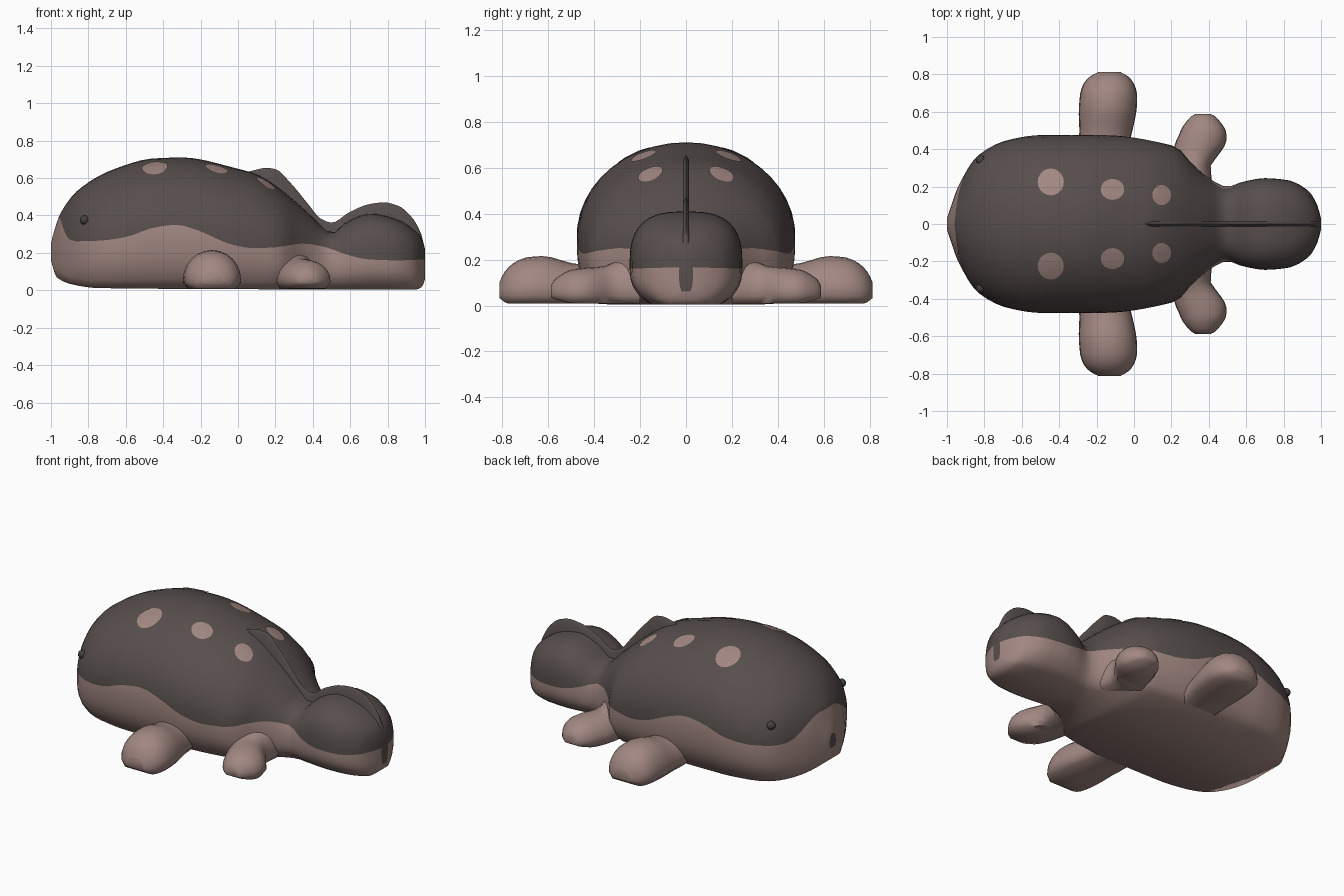
import bpy, bmesh, math
from mathutils import Vector
from mathutils.bvhtree import BVHTree

if "Cube" in bpy.data.objects:
    bpy.data.objects.remove(bpy.data.objects["Cube"])


def material(name, rgb):
    m = bpy.data.materials.new(name)
    m.diffuse_color = (*rgb, 1)
    m.use_nodes = True
    m.node_tree.nodes["Principled BSDF"].inputs["Base Color"].default_value = m.diffuse_color
    return m


DARK = material("dark grey brown", (0.095, 0.077, 0.073))
PALE = material("dusty pink", (0.36, 0.245, 0.222))
EYE = material("eye grey", (0.06, 0.052, 0.052))


def interp(table, x):
    """Smooth curve through (x, value) pairs."""
    if x <= table[0][0]:
        return table[0][1]
    if x >= table[-1][0]:
        return table[-1][1]
    k = next(i for i in range(len(table) - 1) if table[i + 1][0] >= x)
    slope = [(b[1] - a[1]) / (b[0] - a[0]) for a, b in zip(table, table[1:])]

    def tangent(i):
        if i == 0 or i == len(slope):
            return slope[min(i, len(slope) - 1)]
        a, b = slope[i - 1], slope[i]
        return 2 * a * b / (a + b) if a * b > 0 else 0
    (x0, y0), (x1, y1) = table[k], table[k + 1]
    h = x1 - x0
    t = (x - x0) / h
    return (y0 * (1 + 2 * t) * (1 - t) ** 2 + y1 * t * t * (3 - 2 * t)
            + h * tangent(k) * t * (1 - t) ** 2 + h * tangent(k + 1) * t * t * (t - 1))


def finish(name, bm, mats, angle=50):
    bmesh.ops.remove_doubles(bm, verts=bm.verts, dist=0.0008)
    bmesh.ops.recalc_face_normals(bm, faces=bm.faces)
    me = bpy.data.meshes.new(name)
    bm.to_mesh(me)
    ob = bpy.data.objects.new(name, me)
    bpy.context.collection.objects.link(ob)
    for m in mats:
        me.materials.append(m)
    bpy.ops.object.select_all(action='DESELECT')
    ob.select_set(True)
    bpy.context.view_layer.objects.active = ob
    bpy.ops.object.shade_smooth_by_angle(angle=math.radians(angle))
    return ob


def loft(rings, pale_index=lambda j: 0):
    """Skin closed rings; faces get a material by their position in the ring."""
    bm = bmesh.new()
    vs = [[bm.verts.new(p) for p in r] for r in rings]
    n = len(rings[0])
    for a, b in zip(vs, vs[1:]):
        for j in range(n):
            f = bm.faces.new((a[j], a[(j + 1) % n], b[(j + 1) % n], b[j]))
            f.material_index = pale_index(j)
    bm.faces.new(vs[0])
    bm.faces.new(vs[-1])
    return bm


# Body and tail: outline tables along x
TOP = [(-1, .25), (-.985, .31), (-.95, .41), (-.85, .54), (-.67, .645), (-.45, .705), (-.3, .71),
       (0, .65), (.1, .62), (.2, .56), (.3, .48), (.4, .39), (.5, .305), (.58, .365),
       (.71, .41), (.85, .38), (.95, .315), (.985, .27), (1, .22)]
BOTTOM = [(-1, .16), (-.97, .07), (-.88, .03), (-.75, .012), (0, .006), (.95, .004), (.985, .02), (1, .06)]
WIDTH = [(-1, .03), (-.94, .2), (-.83, .37), (-.67, .45), (-.5, .475), (-.17, .475), (.22, .415),
         (.3, .335), (.4, .245), (.5, .2), (.58, .225), (.7, .245), (.82, .235), (.93, .18),
         (.98, .1), (1, .03)]
# Height of the line between the pale belly and the dark back
LINE = [(-.96, .42), (-.94, .35), (-.91, .28), (-.87, .262), (-.75, .265), (-.6, .285), (-.45, .335),
        (-.33, .35), (-.2, .315), (-.05, .25), (.08, .225), (.2, .23), (.35, .25), (.45, .235),
        (.6, .185), (.7, .165), (.85, .16), (1, .165)]
LOW, HIGH = 6, 10


def body_ring(x):
    zt, zb, w = interp(TOP, x), interp(BOTTOM, x), interp(WIDTH, x)
    line = min(max(interp(LINE, x), zb), zt)
    k = min(max((x - .2) / .4, 0), 1)          # 0 on the body, 1 on the tail
    power, tuck = 2 + .8 * k, .2 + .18 * k
    zs = [zb + (line - zb) * i / LOW for i in range(LOW + 1)]
    zs += [line + (zt - line) * math.sin(i / HIGH * math.pi / 2) for i in range(1, HIGH + 1)]
    side = []
    for z in zs:
        t = (z - zb) / (zt - zb)
        if t > .42:
            y = max(0, 1 - ((t - .42) / .58) ** power) ** (1 / power)
        else:
            y = 1 - tuck * ((.42 - t) / .42) ** 3
        side.append((x, w * y, z))
    return side + [(p[0], -p[1], p[2]) for p in reversed(side)]


xs = [-1, -.99, -.98, -.97, -.96, -.95, -.94, -.925, -.91, -.89, -.865]
xs += [-.83 + .045 * i for i in range(40)] + [.95, .965, .98, .99, 1]
count = 2 * (LOW + HIGH + 1)
body_bm = loft([body_ring(x) for x in xs],
               lambda j: 1 if j < LOW or j >= count - LOW - 1 else 0)
body = finish("body_and_tail", body_bm, [DARK, PALE], 60)
tree = BVHTree.FromBMesh(body_bm)

# Fin: thin crest running down the back and over the tail
FIN = [(.04, .63), (.09, .643), (.15, .655), (.2, .648), (.28, .575), (.38, .455), (.44, .385), (.5, .362),
       (.6, .42), (.7, .46), (.78, .47), (.86, .45), (.93, .39), (.98, .3), (1, .22)]
fin_rings = []
for i in range(49):
    x = .04 + .96 * i / 48
    z, low = interp(FIN, x), interp(TOP, x) - .06
    fin_rings.append([(x, -.014, low), (x, -.012, z - .02), (x, 0, z), (x, .012, z - .02), (x, .014, low)])
finish("back_fin", loft(fin_rings), [DARK], 60)


# Legs: flat-bottomed arches lofted outwards; stations are (y, centre x, half width, height)
FRONT = [(.3, -.16, .13, .2), (.42, -.16, .135, .175), (.5, -.15, .142, .185), (.62, -.14, .155, .215),
         (.69, -.136, .153, .21), (.75, -.135, .135, .185), (.79, -.133, .1, .145), (.812, -.132, .06, .1)]
BACK = [(.2, .31, .11, .23), (.31, .305, .105, .19), (.36, .325, .12, .17), (.43, .355, .135, .165),
        (.5, .37, .12, .155), (.55, .37, .088, .13), (.578, .37, .06, .105), (.588, .37, .04, .085)]


def leg_ring(y, cx, hw, top, s):
    end = min(1, top / .16) ** 2
    base = .008 + .04 * (1 - end)
    ring = [(cx - .8 * hw, s * y, base), (cx + .8 * hw, s * y, base)]
    for i in range(13):
        a = math.pi * i / 12
        ring.append((cx + hw * math.cos(a), s * y,
                     base + .035 * end + (top - base - .035 * end) * math.sin(a) ** .9))
    return ring


for label, table in (("front_leg", FRONT), ("back_leg", BACK)):
    cols = [[(r[0], r[c]) for r in table] for c in (1, 2, 3)]
    y0, y1 = table[0][0], table[-1][0]
    ys = [y0 + (y1 - y0) * math.sin(i / 16 * math.pi / 2) for i in range(17)]
    for s, side in ((-1, "right"), (1, "left")):
        rings = [leg_ring(y, *(interp(c, y) for c in cols), s) for y in ys]
        finish(f"{label}_{side}", loft(rings), [PALE], 60)

# Spots: thin discs draped over the back
for n, (cx, cy, rx, ry) in enumerate([(-.445, .225, .07, .072), (-.115, .185, .063, .056), (.148, .155, .05, .054)]):
    for s in (-1, 1):
        bm = bmesh.new()

        def drape(r, a):
            p = Vector((cx + r * rx * math.cos(a), s * (cy + r * ry * math.sin(a)), 2))
            hit, normal, *_ = tree.ray_cast(p, Vector((0, 0, -1)))
            return bm.verts.new(hit + Vector((0, 0, .005)))
        angles = [2 * math.pi * i / 20 for i in range(20)]
        mid = drape(0, 0)
        circles = [[drape(r, a) for a in angles] for r in (.35, .7, 1)]
        for i in range(20):
            j = (i + 1) % 20
            bm.faces.new((mid, circles[0][i], circles[0][j]))
            for a, b in zip(circles, circles[1:]):
                bm.faces.new((a[i], b[i], b[j], a[j]))
        spot = finish(f"back_spot_{n + 1}_{'left' if s > 0 else 'right'}", bm, [PALE])
        if spot.data.polygons[0].normal.z < 0:
            spot.data.flip_normals()

# Eyes: small beads set on the sides of the head
for s, side in ((-1, "right"), (1, "left")):
    hit, normal, *_ = tree.find_nearest(Vector((-.835, s * .36, .385)))
    bm = bmesh.new()
    bmesh.ops.create_uvsphere(bm, u_segments=14, v_segments=8, radius=.025)
    eye = finish(f"eye_{side}", bm, [EYE], 80)
    eye.location = hit
